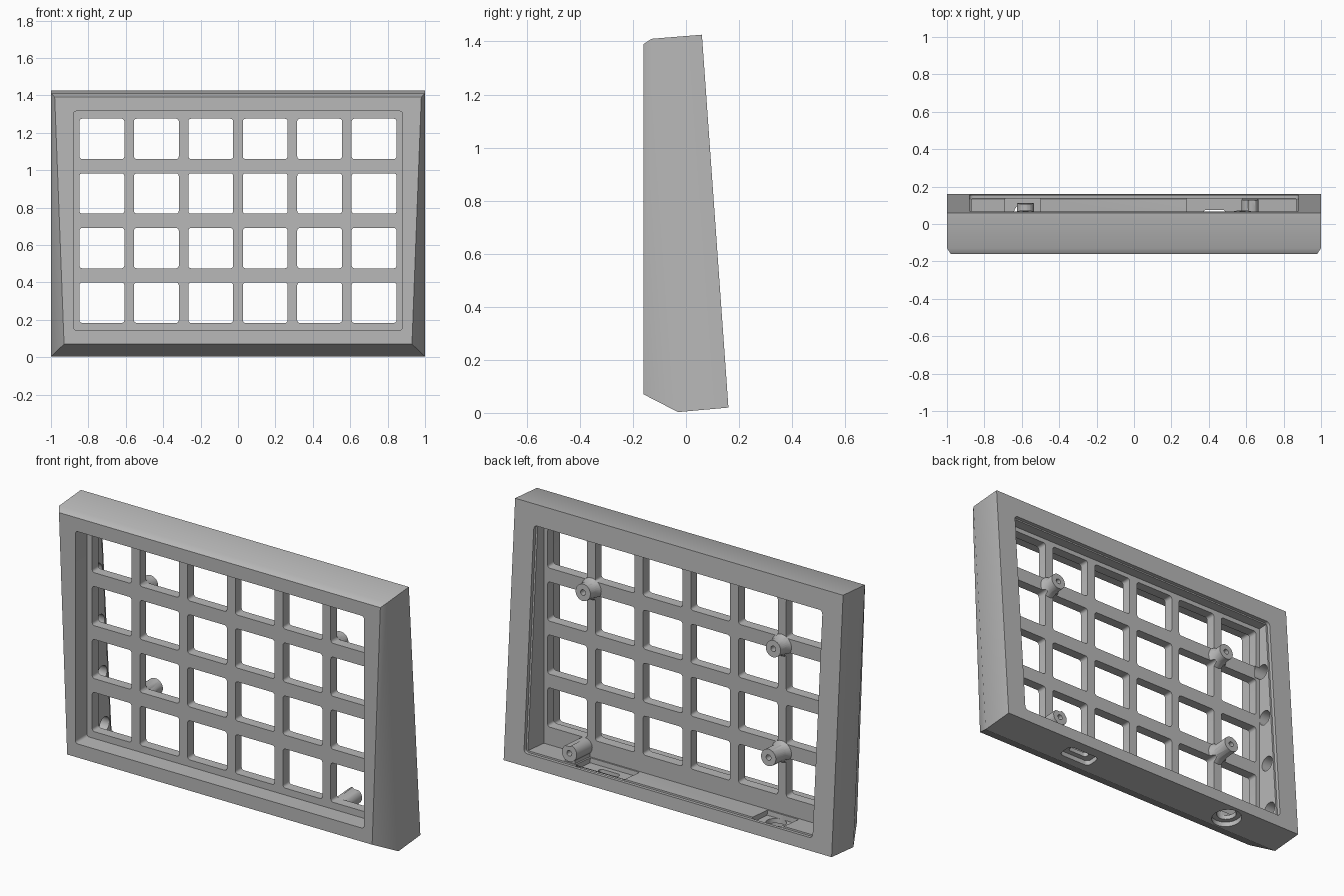
import bpy, bmesh, math
from mathutils import Matrix, Vector

if "Cube" in bpy.data.objects:
    bpy.data.objects.remove(bpy.data.objects["Cube"])

# Leaning frame: origin on the lower back edge, y out of the back, z up the back
LEAN = Matrix.Translation((0, 0.16, 0.02)) @ Matrix.Rotation(math.atan(0.1 / 1.405), 4, 'X')
UPRIGHT = Matrix.Identity(4)

grey = bpy.data.materials.new("plain grey")
grey.use_nodes = True
grey.diffuse_color = (0.48, 0.48, 0.48, 1)
grey.node_tree.nodes["Principled BSDF"].inputs["Base Color"].default_value = grey.diffuse_color


def make(name, bm):
    bmesh.ops.recalc_face_normals(bm, faces=bm.faces)
    mesh = bpy.data.meshes.new(name)
    bm.to_mesh(mesh)
    bm.free()
    mesh.materials.append(grey)
    ob = bpy.data.objects.new(name, mesh)
    bpy.context.collection.objects.link(ob)
    return ob


def box(bm, x, y, z, frame=UPRIGHT, radius=0, axis=1):
    """Box between limits; edges along one axis may be rounded."""
    lo, hi = Vector((x[0], y[0], z[0])), Vector((x[1], y[1], z[1]))
    size = Matrix.Diagonal((*(hi - lo), 1))
    verts = bmesh.ops.create_cube(bm, size=1, matrix=Matrix.Translation((lo + hi) / 2) @ size)["verts"]
    geom = set(verts)
    if radius:
        edges = {e for v in verts for e in v.link_edges
                 if abs((e.verts[0].co - e.verts[1].co).normalized()[axis]) > 0.9}
        res = bmesh.ops.bevel(bm, geom=list(edges), offset=radius, segments=4,
                              affect='EDGES', profile=0.5)
        geom = {v for v in geom if v.is_valid} | set(res["verts"])
    bmesh.ops.transform(bm, matrix=frame, verts=list(geom))


def rod(bm, start, end, r1, r2=None, frame=UPRIGHT, sides=32):
    a, b = Vector(start), Vector(end)
    turn = (b - a).to_track_quat('Z', 'Y').to_matrix().to_4x4()
    bmesh.ops.create_cone(bm, cap_ends=True, segments=sides, radius1=r1,
                          radius2=r1 if r2 is None else r2, depth=(b - a).length,
                          matrix=frame @ Matrix.Translation((a + b) / 2) @ turn)


def prism(bm, profile, x0, x1):
    """Extrude a y-z profile from x0 to x1."""
    face = bm.faces.new([bm.verts.new((x0, p[0], p[1])) for p in profile])
    new = bmesh.ops.extrude_face_region(bm, geom=[face])["geom"]
    bmesh.ops.translate(bm, vec=(x1 - x0, 0, 0),
                        verts=[g for g in new if isinstance(g, bmesh.types.BMVert)])


def combine(target, bm, operation='DIFFERENCE'):
    tool = make("tool", bm)
    tool.hide_render = True
    mod = target.modifiers.new("combine", 'BOOLEAN')
    mod.operation, mod.object, mod.solver = operation, tool, 'EXACT'
    bpy.context.view_layer.objects.active = target
    bpy.ops.object.modifier_apply(modifier=mod.name)
    bpy.data.objects.remove(tool)


def lean_yz(y, z):
    p = LEAN @ Vector((0, y, z))
    return (p.y, p.z)


# Outer shell: leaning slab with a tapered front
bm = bmesh.new()
low_back, high_back = lean_yz(0, 0), lean_yz(0, 1.409)
rings = [(0.93, -0.16, 0.07, 0.98, -0.16, 1.39),
         (1, -0.03, 0.003, 1, -0.13, 1.41),
         (1, *low_back, 1, *high_back)]
loops = []
for xl, yl, zl, xh, yh, zh in rings:
    loops.append([bm.verts.new(c) for c in
                  ((-xl, yl, zl), (xl, yl, zl), (xh, yh, zh), (-xh, yh, zh))])
for a, b in zip(loops, loops[1:]):
    for i in range(4):
        j = (i + 1) % 4
        bm.faces.new((a[i], a[j], b[j], b[i]))
bm.faces.new(loops[0])
bm.faces.new(loops[-1])
frame = make("grid_frame", bm)

# Front recess
bm = bmesh.new()
box(bm, (-0.88, 0.88), (-0.3, -0.06), (0.145, 1.315), radius=0.015)
combine(frame, bm)

# Back cavity
FRONT = -0.005
bm = bmesh.new()
prism(bm, [(FRONT, 0.085), lean_yz(0.05, 0.08), lean_yz(0.05, 1.285), (FRONT, 1.30)], -0.87, 0.87)
combine(frame, bm)

# Shallow rebate around the back opening
bm = bmesh.new()
box(bm, (-0.88, 0.88), (-0.02, 0.05), (0.07, 1.295), LEAN, radius=0.02)
combine(frame, bm)

# Lowered floor around the two ports
bm = bmesh.new()
for x0, x1 in ((-0.69, -0.5), (0.28, 0.58)):
    box(bm, (x0, x1), (-0.15, -0.02), (0.05, 0.12), LEAN)
combine(frame, bm)

# Screw posts with flared feet
posts = [(-0.58, 0.42), (-0.58, 1.005), (0.58, 1.005), (0.62, 0.13)]
for x, z in posts:
    tip, foot = -0.02, -0.175 + 0.071 * z
    bm = bmesh.new()
    rod(bm, (x, foot - 0.02, z), (x, tip, z), 0.045, frame=LEAN)
    combine(frame, bm, 'UNION')
    if z > 0.2:
        bm = bmesh.new()
        rod(bm, (x, foot - 0.01, z), (x, foot + 0.04, z), 0.07, 0.044, frame=LEAN)
        combine(frame, bm, 'UNION')

# Web that carries the lowest post
bm = bmesh.new()
box(bm, (0.59, 0.65), (-0.17, -0.03), (0.06, 0.12), LEAN)
combine(frame, bm, 'UNION')

# Grid windows
bm = bmesh.new()
for col in range(6):
    for row in range(4):
        x, z = (col - 2.5) * 0.291, 0.729 + (row - 1.5) * 0.292
        box(bm, (x - 0.12, x + 0.12), (-0.3, 0.3), (z - 0.108, z + 0.108), radius=0.015)
combine(frame, bm)

# Pilot holes in the posts and blind holes in one side wall
bm = bmesh.new()
for x, z in posts:
    rod(bm, (x, -0.09, z), (x, 0.02, z), 0.015, frame=LEAN, sides=20)
for i in range(4):
    z = 0.145 + 0.29 * i
    rod(bm, (-0.95, -0.07, z), (-0.84, -0.07, z), 0.042, frame=LEAN)
combine(frame, bm)

# Port openings in the underside: sunk surrounds, then through holes
bm = bmesh.new()
box(bm, (0.33, 0.53), (-0.145, -0.055), (-0.05, 0.025), LEAN, radius=0.025, axis=2)
rod(bm, (-0.59, -0.1, -0.05), (-0.59, -0.1, 0.025), 0.08, frame=LEAN)
combine(frame, bm)
bm = bmesh.new()
box(bm, (0.37, 0.49), (-0.118, -0.082), (-0.06, 0.07), LEAN, radius=0.015, axis=2)
rod(bm, (-0.59, -0.1, -0.06), (-0.59, -0.1, 0.07), 0.052, frame=LEAN)
combine(frame, bm)

# Smooth the round parts, keep edges crisp
bpy.ops.object.select_all(action='DESELECT')
frame.select_set(True)
bpy.context.view_layer.objects.active = frame
bpy.ops.object.shade_smooth_by_angle(angle=math.radians(30))
